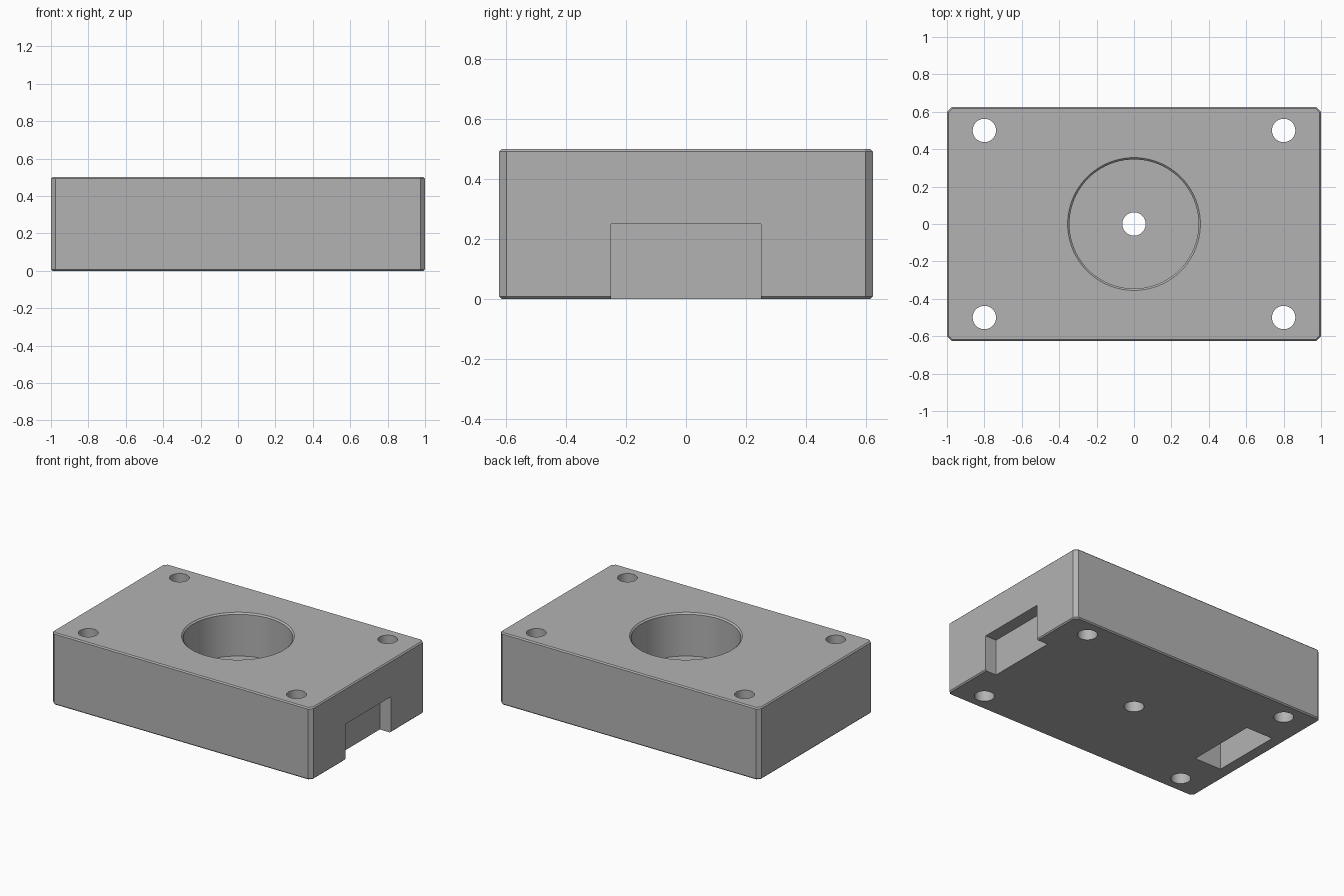
import bpy
import bmesh
from math import radians

cube = bpy.data.objects.get("Cube")
if cube:
    bpy.data.objects.remove(cube, do_unlink=True)

LENGTH, WIDTH, HEIGHT = 2.0, 1.25, 0.5

grey = bpy.data.materials.new("plain grey")
grey.use_nodes = True
colour = (0.45, 0.45, 0.45, 1)
grey.diffuse_color = colour
grey.node_tree.nodes["Principled BSDF"].inputs["Base Color"].default_value = colour


def make_object(name, bm):
    mesh = bpy.data.meshes.new(name)
    bmesh.ops.recalc_face_normals(bm, faces=bm.faces)
    bm.to_mesh(mesh)
    bm.free()
    mesh.materials.append(grey)
    obj = bpy.data.objects.new(name, mesh)
    bpy.context.collection.objects.link(obj)
    return obj


def box(low, high):
    bm = bmesh.new()
    bmesh.ops.create_cube(bm, size=1)
    for v in bm.verts:
        v.co = [b if c > 0 else a for c, a, b in zip(v.co, low, high)]
    return bm


def bevel(bm, edges, width):
    bmesh.ops.bevel(bm, geom=edges, offset=width, segments=1,
                    affect='EDGES', profile=0.5)


def round_cutter(name, x, y, z0, z1, r0, r1, sides):
    bm = bmesh.new()
    bmesh.ops.create_cone(bm, cap_ends=True, segments=sides,
                          radius1=r0, radius2=r1, depth=z1 - z0)
    bmesh.ops.translate(bm, verts=bm.verts, vec=(x, y, (z0 + z1) / 2))
    return make_object(name, bm)


# Block: wide chamfers on the upright edges, fine ones around top and bottom
bm = box((-LENGTH / 2, -WIDTH / 2, 0), (LENGTH / 2, WIDTH / 2, HEIGHT))
bevel(bm, [e for e in bm.edges
           if abs(e.verts[0].co.z - e.verts[1].co.z) > 0.1], 0.025)
bevel(bm, [e for e in bm.edges
           if abs(e.verts[0].co.z - e.verts[1].co.z) < 0.01], 0.008)
block = make_object("mounting_block", bm)

# Central bore with a chamfered rim, and a small hole through its floor
cutters = [
    round_cutter("bore_cutter", 0, 0, 0.2, 0.6, 0.345, 0.345, 96),
    round_cutter("rim_cutter", 0, 0, 0.49, 0.51, 0.345, 0.365, 96),
    round_cutter("centre_hole_cutter", 0, 0, -0.1, 0.3, 0.0625, 0.0625, 48),
]

# Corner screw holes
for x in (-0.8, 0.8):
    for y in (-0.5, 0.5):
        cutters.append(round_cutter("screw_hole_cutter", x, y, -0.1, 0.6,
                                    0.0625, 0.0625, 48))

# Slots in the underside: one closed, one open at the left end
for name, x0, x1 in (("closed_slot_cutter", -0.915, -0.71),
                     ("open_slot_cutter", 0.915, 1.1)):
    cutters.append(make_object(name, box((x0, -0.25, -0.1), (x1, 0.25, 0.25))))

bpy.context.view_layer.objects.active = block
block.select_set(True)
for cutter in cutters:
    cutter.hide_render = True
    mod = block.modifiers.new(cutter.name, 'BOOLEAN')
    mod.operation = 'DIFFERENCE'
    mod.solver = 'EXACT'
    mod.object = cutter
    bpy.ops.object.modifier_apply(modifier=mod.name)
    bpy.data.objects.remove(cutter, do_unlink=True)

bpy.ops.object.shade_smooth_by_angle(angle=radians(25))
